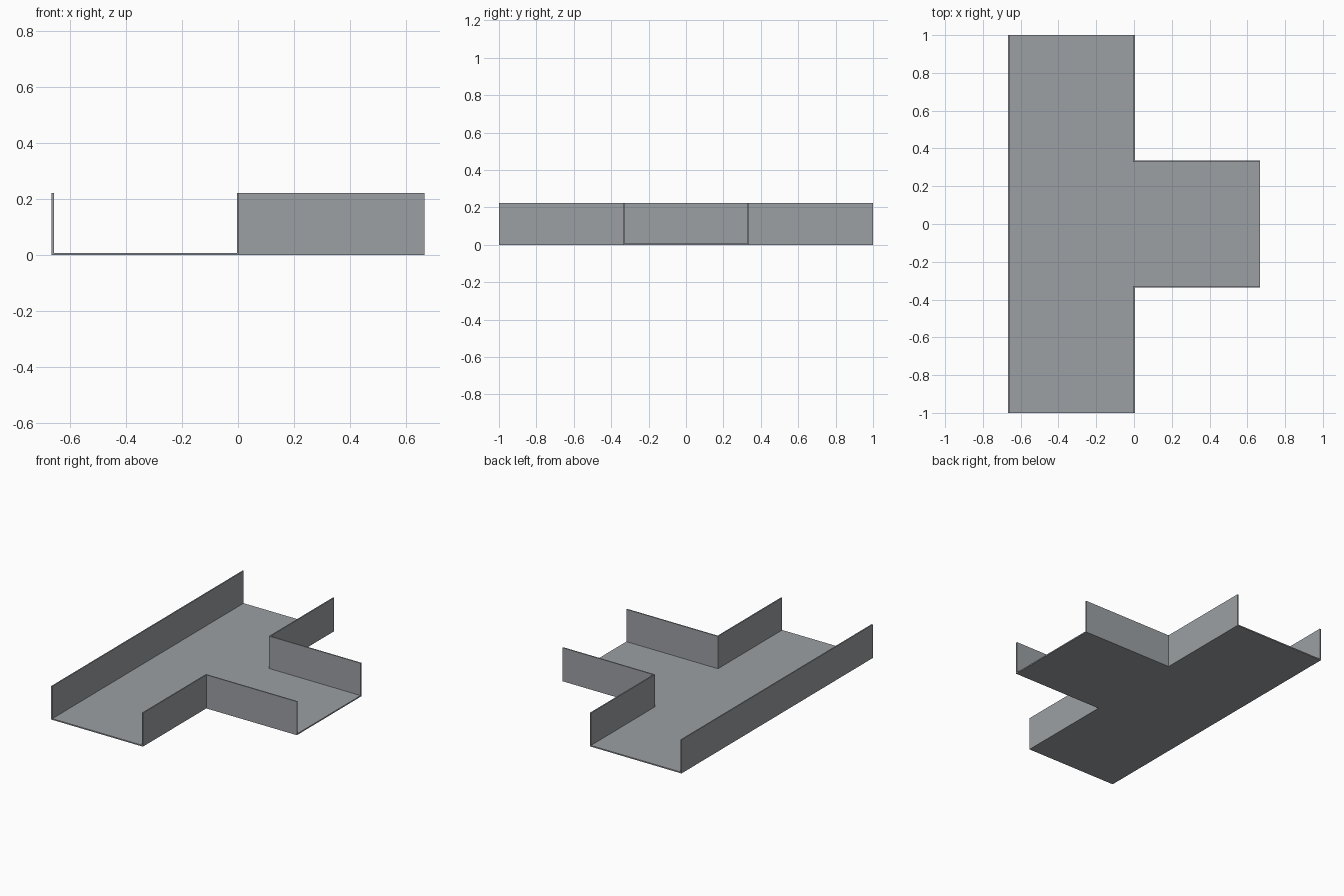
import bpy
import bmesh

cube = bpy.data.objects.get("Cube")
if cube:
    bpy.data.objects.remove(cube, do_unlink=True)

# Main dimensions of the T-shaped channel
END_X = 0.667      # outer back wall and branch mouth
HALF_LENGTH = 1.0  # main run
RUN_X = 0.004      # outer face of the walls beside the branch
BRANCH_Y = 0.337   # outer half width of the branch
HEIGHT = 0.222
T = 0.008          # sheet thickness

metal = bpy.data.materials.new("galvanised_grey")
metal.use_nodes = True
colour = (0.33, 0.35, 0.37, 1.0)
metal.diffuse_color = colour
metal.node_tree.nodes["Principled BSDF"].inputs["Base Color"].default_value = colour


def extrude_outline(name, outline, bottom, top):
    """Solid with a flat outline, raised from bottom to top."""
    bm = bmesh.new()
    face = bm.faces.new([bm.verts.new((x, y, bottom)) for x, y in outline])
    raised = bmesh.ops.extrude_face_region(bm, geom=[face])["geom"]
    verts = [g for g in raised if isinstance(g, bmesh.types.BMVert)]
    bmesh.ops.translate(bm, verts=verts, vec=(0, 0, top - bottom))
    bmesh.ops.recalc_face_normals(bm, faces=bm.faces)
    mesh = bpy.data.meshes.new(name)
    bm.to_mesh(mesh)
    bm.free()
    mesh.materials.append(metal)
    obj = bpy.data.objects.new(name, mesh)
    bpy.context.collection.objects.link(obj)
    return obj


# T-shaped floor: half outline plus its reflection
half = [(-END_X, HALF_LENGTH), (RUN_X, HALF_LENGTH),
        (RUN_X, BRANCH_Y), (END_X, BRANCH_Y)]
extrude_outline("floor", half + [(x, -y) for x, y in reversed(half)], 0, T)

# Long straight wall
extrude_outline("long_wall", [(-END_X, -HALF_LENGTH), (-END_X + T, -HALF_LENGTH),
                              (-END_X + T, HALF_LENGTH), (-END_X, HALF_LENGTH)], T, HEIGHT)

# L-shaped corner walls on both sides of the branch
inner_x, inner_y = RUN_X - T, BRANCH_Y - T
corner = [(RUN_X, HALF_LENGTH), (RUN_X, BRANCH_Y), (END_X, BRANCH_Y),
          (END_X, inner_y), (inner_x, inner_y), (inner_x, HALF_LENGTH)]
for name, side in (("front_corner_wall", -1), ("back_corner_wall", 1)):
    extrude_outline(name, [(x, side * y) for x, y in corner], T, HEIGHT)
